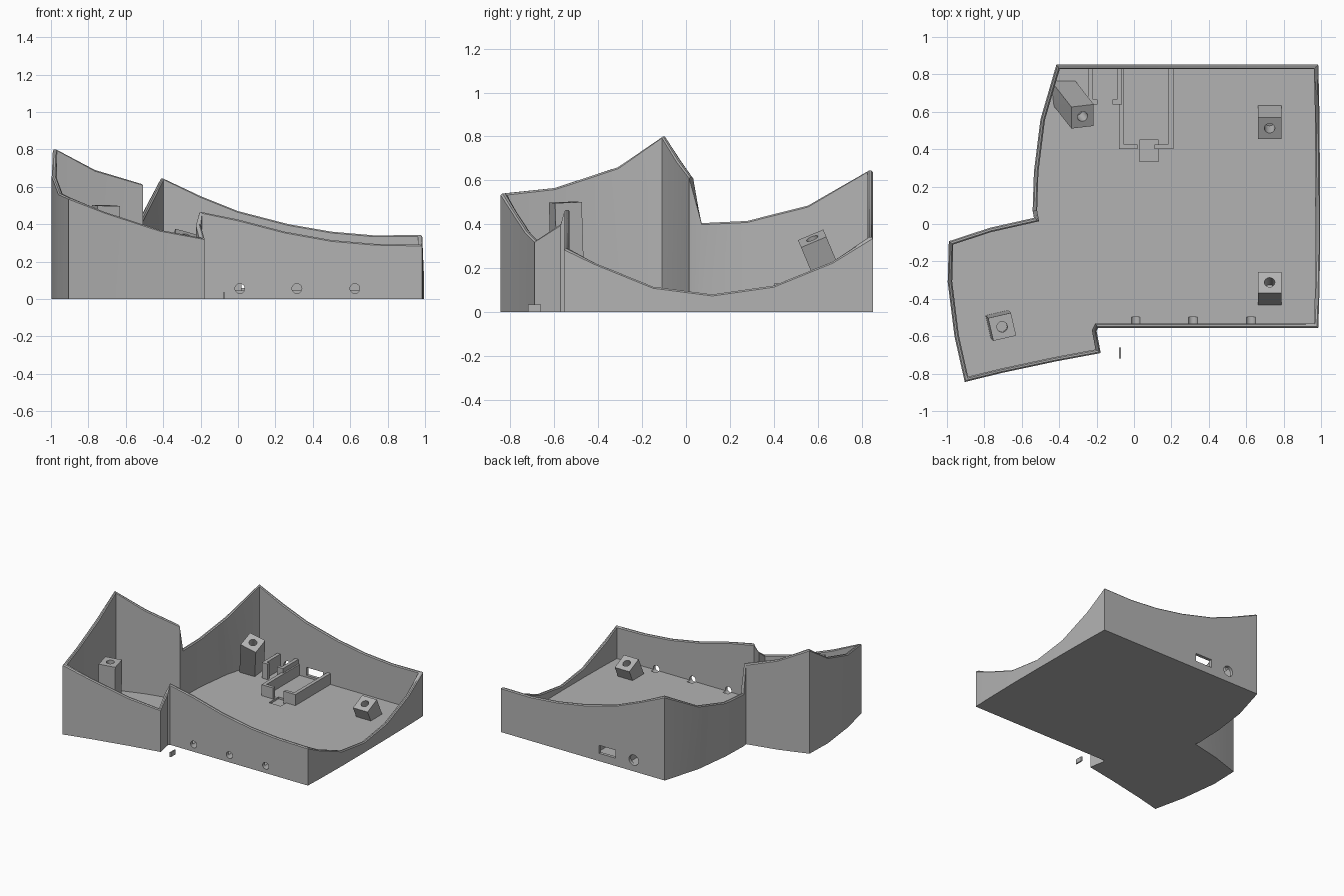
import bpy, bmesh
from math import cos, sin, radians
from mathutils import Vector, Matrix

old = bpy.data.objects.get("Cube")
if old:
    bpy.data.objects.remove(old, do_unlink=True)

grey = bpy.data.materials.new("plain grey")
grey.use_nodes = True
grey.diffuse_color = (0.45, 0.45, 0.45, 1)
grey.node_tree.nodes["Principled BSDF"].inputs["Base Color"].default_value = grey.diffuse_color

WALL, FLOOR, ROUND = 0.024, 0.045, 0.007


def finish(bm, name):
    bmesh.ops.recalc_face_normals(bm, faces=bm.faces[:])
    mesh = bpy.data.meshes.new(name)
    bm.to_mesh(mesh)
    bm.free()
    mesh.materials.append(grey)
    obj = bpy.data.objects.new(name, mesh)
    bpy.context.collection.objects.link(obj)
    return obj


def select(obj):
    bpy.ops.object.select_all(action='DESELECT')
    obj.select_set(True)
    bpy.context.view_layer.objects.active = obj


def box(name, x0, x1, y0, y1, z0, z1):
    bm = bmesh.new()
    size = Matrix.Diagonal((x1 - x0, y1 - y0, z1 - z0, 1))
    centre = Matrix.Translation(((x0 + x1) / 2, (y0 + y1) / 2, (z0 + z1) / 2))
    bmesh.ops.create_cube(bm, size=1, matrix=centre @ size)
    return finish(bm, name)


def rod(name, start, end, radius):
    start, end = Vector(start), Vector(end)
    axis = end - start
    turn = axis.to_track_quat('Z', 'Y').to_matrix().to_4x4()
    bm = bmesh.new()
    bmesh.ops.create_cone(bm, cap_ends=True, segments=24, radius1=radius, radius2=radius,
                          depth=axis.length, matrix=Matrix.Translation((start + end) / 2) @ turn)
    return finish(bm, name)


def cut(obj, cutter):
    cutter.hide_render = True
    mod = obj.modifiers.new("cut", 'BOOLEAN')
    mod.operation, mod.solver, mod.object = 'DIFFERENCE', 'EXACT', cutter
    select(obj)
    bpy.ops.object.modifier_apply(modifier=mod.name)
    bpy.data.objects.remove(cutter, do_unlink=True)


# Tray outline, counter-clockwise, with the wall height at each point
right = [(.985, -.555, .29), (.99, -.42, .225), (.995, -.15, .115), (.995, .12, .08),
         (.993, .4, .12), (.99, .67, .23), (.985, .852, .342)]
back = [(.73, .852, .34), (.5, .852, .36), (.27, .852, .40), (0, .852, .47),
        (-.2, .852, .55), (-.415, .852, .645)]
left = [(-.5, .56, .485), (-.535, .28, .415), (-.542, .07, .405), (-.535, .033, .615)]
wing = [(-.77, -.02, .69), (-.99, -.092, .80), (-.996, -.31, .66), (-.96, -.6, .565),
        (-.905, -.845, .54), (-.71, -.797, .465), (-.42, -.735, .37), (-.178, -.69, .325)]
front = [(-.2, -.572, .40), (-.192, -.555, .465), (0, -.555, .425), (.25, -.555, .36),
         (.5, -.555, .315), (.73, -.555, .295)]
outline = [Vector(p) for p in right + back + left + wing + front]


def inset(distance):
    """Outline moved inwards with mitred corners."""
    ring = []
    for i, p in enumerate(outline):
        a = (p - outline[i - 1]).xy.normalized()
        b = (outline[(i + 1) % len(outline)] - p).xy.normalized()
        na, nb = Vector((-a.y, a.x)), Vector((-b.y, b.x))
        ring.append(p.xy + (na + nb) * distance / (1 + na.dot(nb)))
    return ring


# Tray shell: rings from the base up the outside, over the rounded rim, down to the floor
bm = bmesh.new()
steps = [(0, None, 0), (0, -ROUND, 1), (ROUND, 0, 1), (WALL - ROUND, 0, 1),
         (WALL, -ROUND, 1), (WALL, None, 2)]
rings = []
for distance, drop, kind in steps:
    heights = [(0, p.z + (drop or 0), FLOOR)[kind] for p in outline]
    rings.append([bm.verts.new((q.x, q.y, z)) for q, z in zip(inset(distance), heights)])
for low, high in zip(rings, rings[1:]):
    for i in range(len(low)):
        j = (i + 1) % len(low)
        bm.faces.new((low[i], low[j], high[j], high[i]))
bm.faces.new(rings[0][::-1])
bm.faces.new(rings[-1])
tray = finish(bm, "tray")

# Openings in the front and back walls, and the recess under the board
for x in (.01, .315, .625):
    cut(tray, rod("front_hole_cutter", (x, -.6, .056), (x, -.497, .056), .026))
cut(tray, box("port_cutter", .005, .145, .8, .9, .06, .122))
cut(tray, rod("jack_cutter", (-.15, .8, .087), (-.15, .9, .087), .04))
cut(tray, box("recess_cutter", .03, .13, .335, .45, .03, .1))


# Leaning screw posts, trimmed at the floor and, where needed, at a wall
def post(name, top, lean, roll=0, trim=None):
    top, axis = Vector(top), Vector(lean).normalized()
    side = Vector((cos(radians(roll)), sin(radians(roll)), 0))
    side = (side - axis * side.dot(axis)).normalized()
    frame = Matrix((side, axis.cross(side), axis)).transposed().to_4x4()
    length = 0.8
    bm = bmesh.new()
    bmesh.ops.create_cube(bm, size=1, matrix=Matrix.Translation(top - axis * length / 2)
                          @ frame @ Matrix.Diagonal((.125, .125, length, 1)))
    planes = [((0, 0, .02), (0, 0, 1))] + ([trim] if trim else [])
    for point, normal in planes:
        result = bmesh.ops.bisect_plane(bm, geom=bm.verts[:] + bm.edges[:] + bm.faces[:],
                                        plane_co=point, plane_no=normal, clear_inner=True)
        edges = [e for e in result["geom_cut"] if isinstance(e, bmesh.types.BMEdge)]
        bmesh.ops.contextual_create(bm, geom=edges)
    obj = finish(bm, name)
    cut(obj, rod("screw_cutter", top - axis * .09, top + axis * .05, .028))


post("front_left_post", (.725, -.312, .155), (0, .47, 1))
post("back_left_post", (.725, .512, .155), (0, -.47, 1))
post("back_right_post", (-.275, .575, .335), (.33, -.42, 1),
     trim=((-.45, .69, 0), (.955, -.296, 0)))
post("wing_post", (-.705, -.55, .5), (.03, -.03, 1), roll=13)


# Board and jack holders: two side rails with a lip turned in at the front
def holder(name, x0, x1, y0, height, lip):
    for part, outer, sign in (("right", x0, 1), ("left", x1, -1)):
        for piece, reach, depth in (("rail", .027, .835 - y0), ("lip", lip, .025)):
            ends = sorted((outer, outer + sign * reach))
            box(f"{name}_{part}_{piece}", *ends, y0, y0 + depth, FLOOR - .01, height)


holder("board", -.08, .21, .4, .13, .1)
holder("jack", -.245, -.065, .64, .165, .05)

# Loose sliver in front of the tray
box("sliver", -.08, -.07, -.72, -.66, 0, .035)

for obj in bpy.context.collection.objects:
    if obj.type == 'MESH':
        select(obj)
        bpy.ops.object.shade_smooth_by_angle(angle=radians(30))
